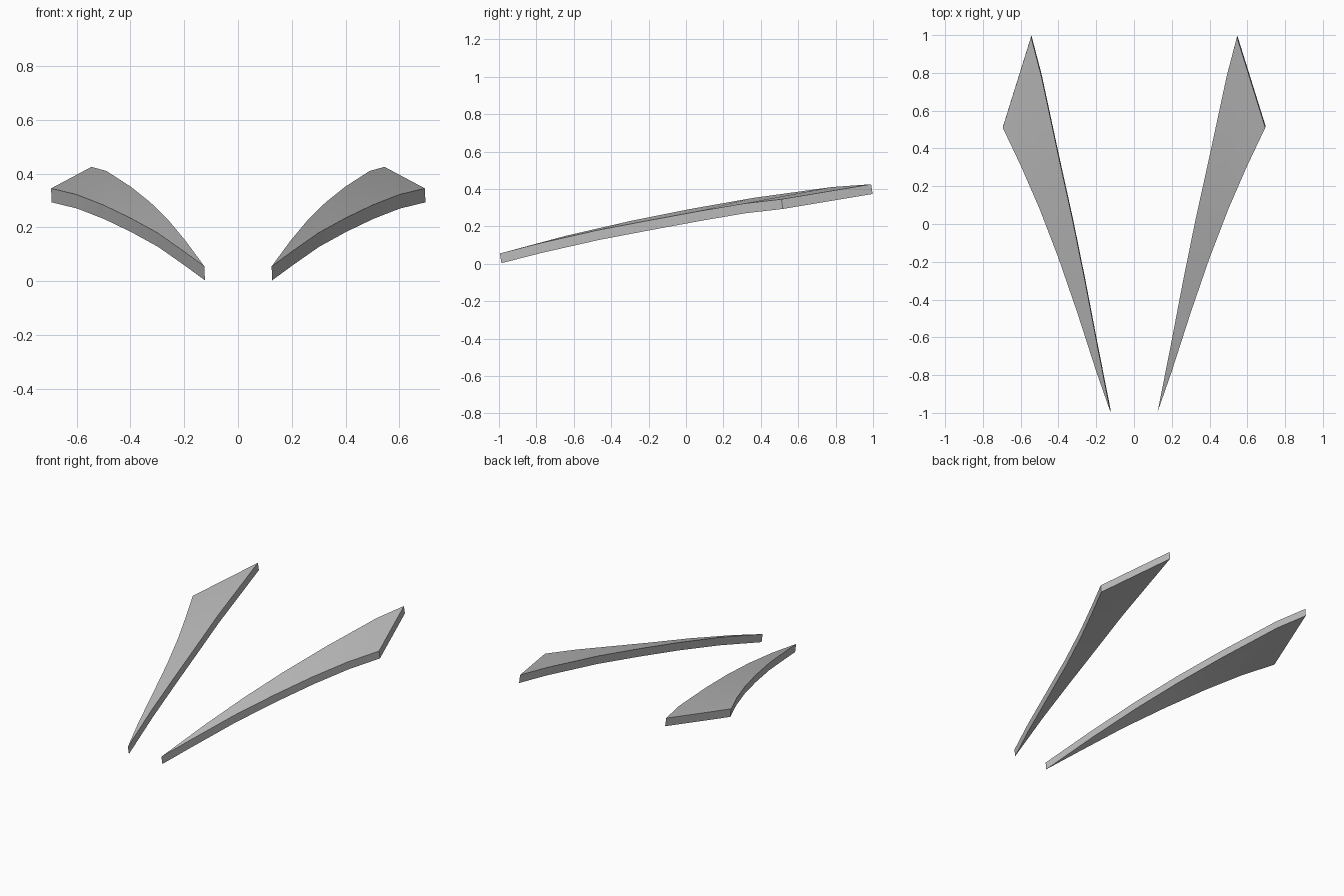
import bpy
import bmesh
from mathutils import Vector

cube = bpy.data.objects.get("Cube")
if cube:
    bpy.data.objects.remove(cube)

grey = bpy.data.materials.new("plain_grey")
grey.use_nodes = True
colour = (0.5, 0.5, 0.5, 1)
grey.diffuse_color = colour
grey.node_tree.nodes["Principled BSDF"].inputs["Base Color"].default_value = colour

# Upper edges of the left blade, from the pointed front to the wide back
ROOT = (0.125, -0.995, 0.055)
OUTER = [(0.2, -0.78, 0.11), (0.3, -0.47, 0.18), (0.4, -0.18, 0.235),
         (0.5, 0.08, 0.283), (0.6, 0.31, 0.322), (0.695, 0.51, 0.345)]
INNER = [(0.195, -0.64, 0.15), (0.26, -0.3, 0.228), (0.325, 0.02, 0.292),
         (0.4, 0.36, 0.352), (0.49, 0.78, 0.41), (0.545, 0.99, 0.425)]
DROP = Vector((0.002, 0.008, -0.052))


def blade(name, side):
    """Thin curved blade: a strip of panels thickened downwards."""
    bm = bmesh.new()

    def vert(p):
        return bm.verts.new((side * p[0], p[1], p[2]))

    root = vert(ROOT)
    outer = [vert(p) for p in OUTER]
    inner = [vert(p) for p in INNER]
    bm.faces.new((root, outer[0], inner[0]))
    for i in range(len(outer) - 1):
        bm.faces.new((outer[i], outer[i + 1], inner[i + 1], inner[i]))

    # Lower skin and rim
    result = bmesh.ops.extrude_face_region(bm, geom=bm.faces[:], use_keep_orig=True)
    lower = [g for g in result["geom"] if isinstance(g, bmesh.types.BMVert)]
    bmesh.ops.translate(bm, verts=lower, vec=DROP)
    bmesh.ops.recalc_face_normals(bm, faces=bm.faces[:])

    mesh = bpy.data.meshes.new(name)
    bm.to_mesh(mesh)
    bm.free()
    mesh.materials.append(grey)
    obj = bpy.data.objects.new(name, mesh)
    bpy.context.collection.objects.link(obj)
    bpy.ops.object.select_all(action="DESELECT")
    obj.select_set(True)
    bpy.context.view_layer.objects.active = obj
    bpy.ops.object.shade_smooth_by_angle(angle=0.6)


blade("left_blade", 1)
blade("right_blade", -1)
